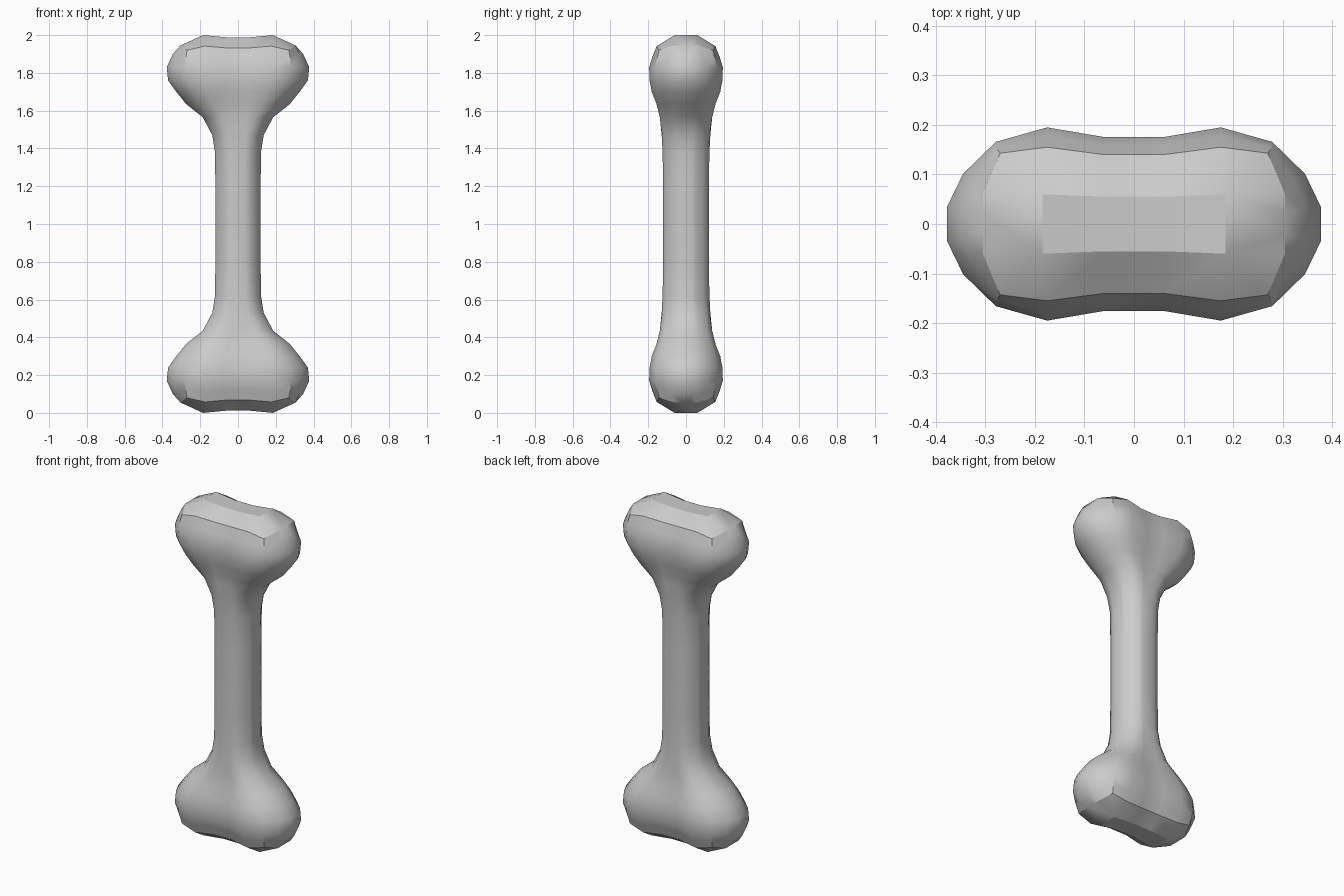
import bpy, bmesh

if "Cube" in bpy.data.objects:
    bpy.data.objects.remove(bpy.data.objects["Cube"])

# Quarter outlines (side -> front): round shaft and peanut-shaped knuckle
ROUND = [(.99, .30), (.95, .40), (.75, .75), (.50, .93), (.33, 1.0)]
LOBES = [(1.0, .18), (.915, .52), (.74, .85), (.465, 1.0), (.16, .90)]

# Upper half stations: height, half width, half depth, blend towards LOBES
STATIONS = [(1.0, .121, .121, 0), (1.21, .121, .121, 0), (1.38, .123, .124, 0),
            (1.47, .137, .132, .25), (1.565, .187, .143, .55),
            (1.635, .275, .158, .8), (1.70, .327, .182, .95),
            (1.76, .37, .193, 1), (1.83, .377, .195, 1)]


def quarter(z, w, d, t):
    return [(w * (a[0] + (b[0] - a[0]) * t), d * (a[1] + (b[1] - a[1]) * t), z)
            for a, b in zip(ROUND, LOBES)]


rings = [quarter(*s) for s in STATIONS]
# Rounded shoulder and saddle of the knuckle end
rings.append([(.345, .03, 1.90), (.325, .08, 1.90), (.277, .153, 1.875),
              (.175, .178, 1.885), (.06, .16, 1.875)])
rings.append([(.305, .02, 1.945), (.305, .06, 1.945), (.27, .143, 1.92),
              (.175, .155, 1.942), (.06, .14, 1.932)])
rings.append([(.185, .06, 2.0)] * 4 + [(.06, .055, 1.988)])


def full_ring(q):
    half = q + [(-x, y, z) for x, y, z in reversed(q)]
    return half + [(x, -y, z) for x, y, z in reversed(half)]


bm = bmesh.new()
for flip in (False, True):
    loops = [[bm.verts.new((x, y, 2 - z if flip else z)) for x, y, z in full_ring(q)]
             for q in rings]
    n = len(loops[0])
    # Skin between stations
    for lo, hi in zip(loops, loops[1:]):
        for i in range(n):
            j = (i + 1) % n
            bm.faces.new((lo[i], lo[j], hi[j], hi[i]))
    # Cap strips across the end
    cap = loops[-1]
    for i in range(3, 6):
        bm.faces.new((cap[i], cap[i + 1], cap[n - 2 - i], cap[n - 1 - i]))

bmesh.ops.remove_doubles(bm, verts=bm.verts, dist=.0005)
bmesh.ops.recalc_face_normals(bm, faces=bm.faces)
mesh = bpy.data.meshes.new("bone")
bm.to_mesh(mesh)
bm.free()
bone = bpy.data.objects.new("bone", mesh)
bpy.context.collection.objects.link(bone)
bpy.context.view_layer.objects.active = bone
bone.select_set(True)
bpy.ops.object.shade_smooth_by_angle(angle=0.5236)
